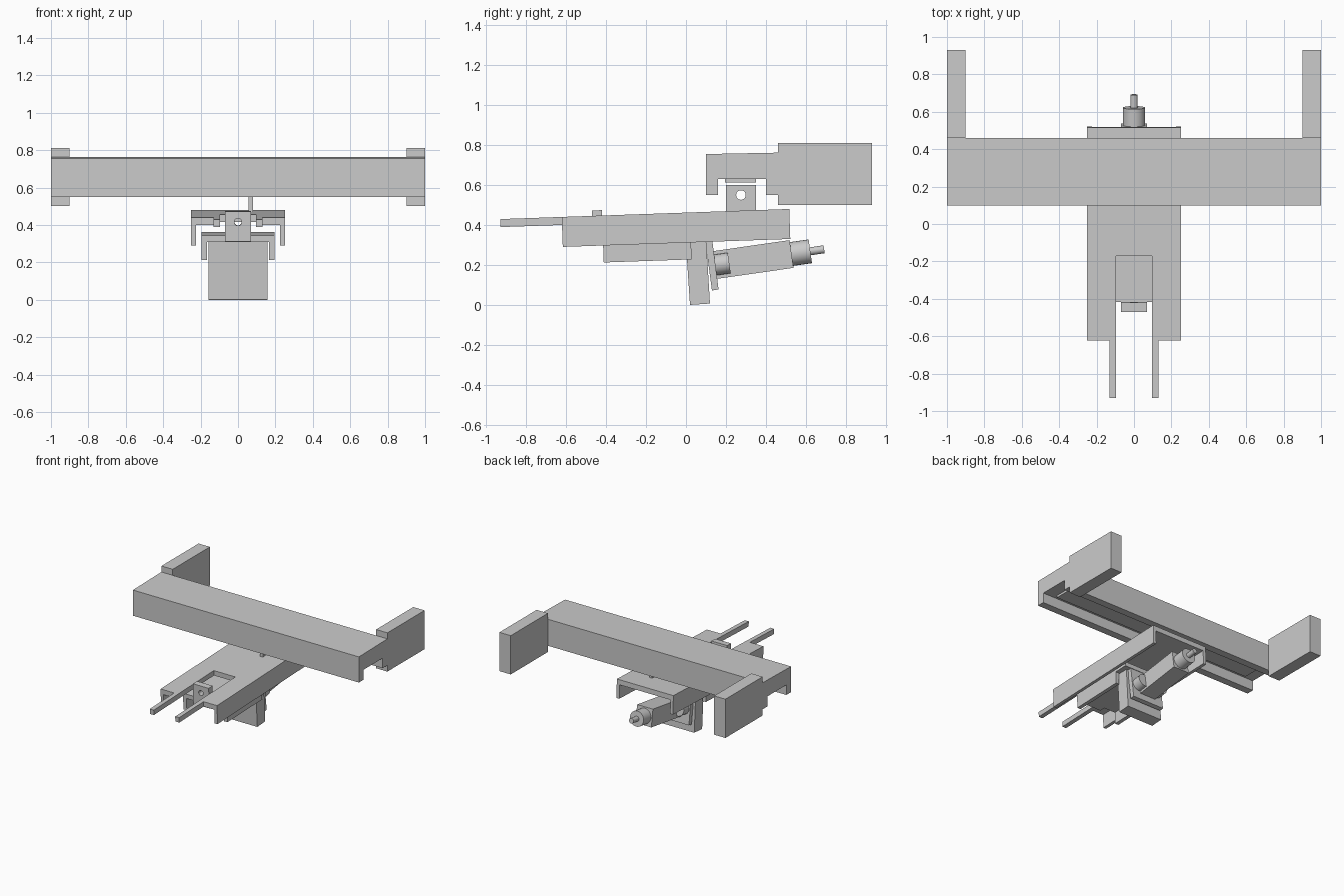
import bpy, bmesh
from math import radians
from mathutils import Matrix

if "Cube" in bpy.data.objects:
    bpy.data.objects.remove(bpy.data.objects["Cube"])

ID = Matrix.Identity(4)


def finish(name, bm, matrix):
    bmesh.ops.recalc_face_normals(bm, faces=bm.faces)
    me = bpy.data.meshes.new(name)
    bm.to_mesh(me)
    bm.free()
    ob = bpy.data.objects.new(name, me)
    ob.matrix_world = matrix
    bpy.context.collection.objects.link(ob)
    return ob


def prism(name, pts, lo, hi, axis='X', matrix=ID):
    """Extrude an outline: YZ along X, XZ along Y, or XY along Z."""
    place = {'X': lambda a, b, t: (t, a, b),
             'Y': lambda a, b, t: (a, t, b),
             'Z': lambda a, b, t: (a, b, t)}[axis]
    bm = bmesh.new()
    low = [bm.verts.new(place(a, b, lo)) for a, b in pts]
    high = [bm.verts.new(place(a, b, hi)) for a, b in pts]
    bm.faces.new(low)
    bm.faces.new(high)
    n = len(pts)
    for i in range(n):
        j = (i + 1) % n
        bm.faces.new((low[i], low[j], high[j], high[i]))
    return finish(name, bm, matrix)


def box(name, x, y, z, matrix=ID):
    pts = [(y[0], z[0]), (y[1], z[0]), (y[1], z[1]), (y[0], z[1])]
    return prism(name, pts, x[0], x[1], 'X', matrix)


def cylinder(name, center, r, length, axis='Y', matrix=ID):
    bm = bmesh.new()
    turn = Matrix.Rotation(radians(90), 4, 'X' if axis == 'Y' else 'Y')
    bmesh.ops.create_cone(bm, cap_ends=True, segments=24, radius1=r, radius2=r,
                          depth=length, matrix=Matrix.Translation(center) @ turn)
    for f in bm.faces:
        f.smooth = len(f.verts) == 4
    return finish(name, bm, matrix)


def drill(ob, cutter):
    mod = ob.modifiers.new("hole", 'BOOLEAN')
    mod.operation = 'DIFFERENCE'
    mod.solver = 'EXACT'
    mod.object = cutter
    cutter.hide_render = True
    cutter.hide_set(True)


def mirrored(pts):
    return pts + [(-a, b) for a, b in reversed(pts)]


def channel(w, wall, bottom, under, top):
    return mirrored([(w, top), (w, bottom), (w - wall, bottom), (w - wall, under)])


# Upper cross beam, its guide strip and the end wings
prism("cross_beam", [(.10, .55), (.16, .55), (.16, .63), (.40, .63), (.40, .55),
                     (.46, .55), (.46, .762), (.10, .755)], -1, 1)
box("guide_strip", (-.9, .9), (.195, .35), (.613, .632))
for side, x in (("left", (-1, -.9)), ("right", (.9, 1))):
    box(side + "_wing", x, (.46, .93), (.50, .81))

# Upright lug with a cross hole, joining rail and beam
lug = box("rail_lug", (.055, .08), (.20, .35), (.455, .60))
drill(lug, cylinder("lug_cutter", (.067, .275, .55), .024, .1, 'X'))

# Tilted main rail: slotted top plate with two prongs, and side walls
tilt = Matrix.Translation((0, 0, .462)) @ Matrix.Rotation(radians(2), 4, 'X')
prism("rail_top", mirrored([(.25, .517), (.25, -.622), (.13, -.622), (.13, -.93),
                            (.095, -.93), (.095, -.17)]), -.04, 0, 'Z', tilt)
for side, x in (("left", (-.25, -.225)), ("right", (.225, .25))):
    box(side + "_rail_wall", x, (-.622, .517), (-.15, -.04), tilt)

# Smaller channel slung inside the rail
prism("inner_channel", channel(.195, .03, -.235, -.14, -.105), -.42, .02, 'Y', tilt)
box("inner_plate", (-.195, .195), (.02, .13), (-.14, -.105), tilt)

# Front bracket with hole
bracket = box("front_bracket", (-.07, .07), (-.47, -.42), (-.135, .027), tilt)
drill(bracket, cylinder("bracket_cutter", (0, -.445, -.03), .02, .2, 'Y', tilt))

# Hanging foot block and the slanted mounting plate behind it
prism("foot_block", [(.02, 0), (.12, .007), (.10, .335), (-.002, .335)], -.157, .157)
prism("mount_plate", [(.13, .072), (.163, .078), (.13, .335), (.095, .335)], -.14, .14)

# Motor housing with side bosses, collar and shaft
motor = Matrix.Translation((0, .147, .20)) @ Matrix.Rotation(radians(8.2), 4, 'X')
box("motor_housing", (-.07, .07), (-.02, .385), (-.07, .07), motor)
for side, x in (("left", -.08), ("right", .08)):
    cylinder(side + "_boss", (x, .025, 0), .052, .09, 'Y', motor)
cylinder("motor_collar", (0, .43, 0), .06, .10, 'Y', motor)
cylinder("motor_shaft", (0, .508, 0), .02, .084, 'Y', motor)
